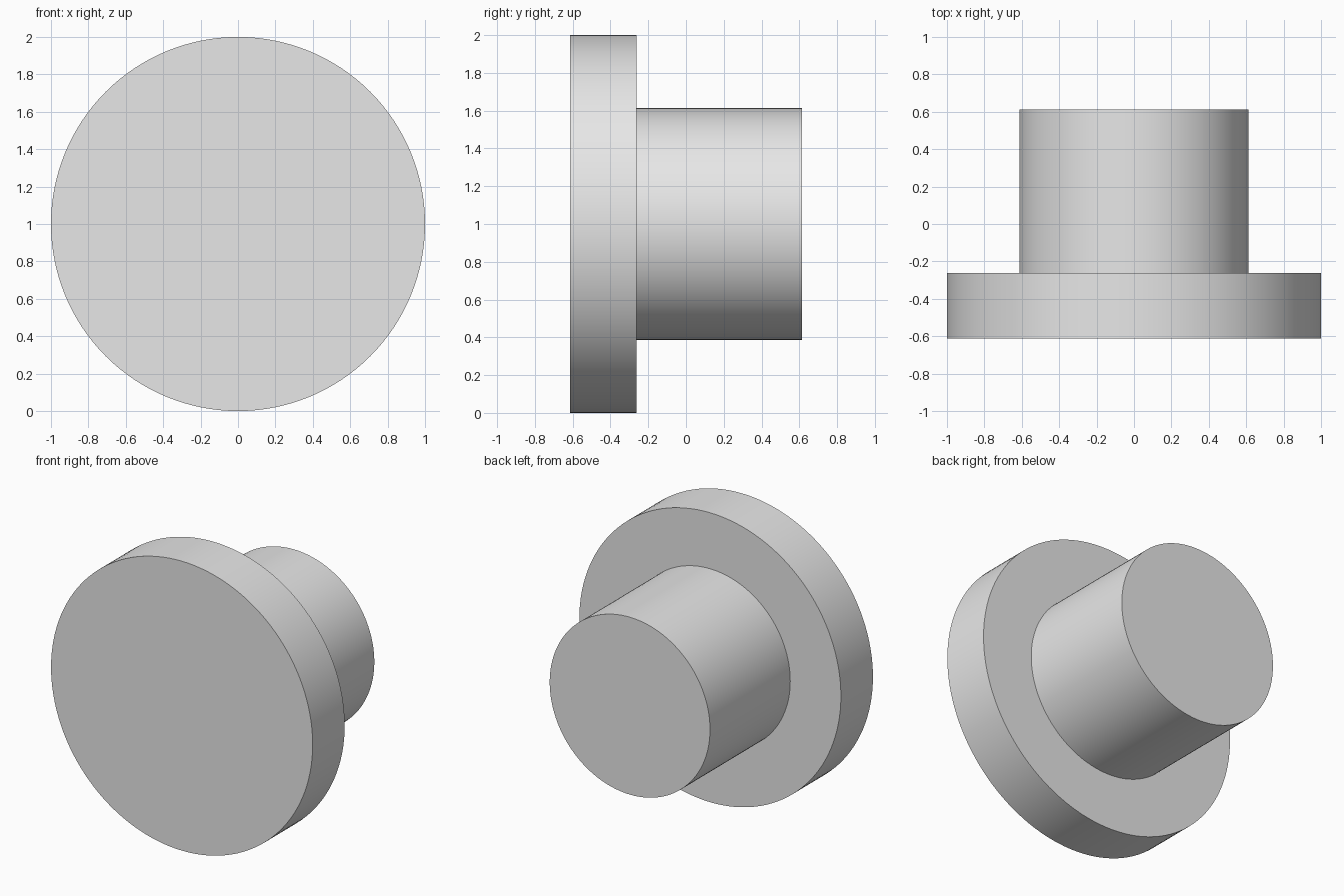
import bpy, bmesh, math
from mathutils import Matrix, Vector

default_cube = bpy.data.objects.get("Cube")
if default_cube:
    bpy.data.objects.remove(default_cube, do_unlink=True)

SEGMENTS = 128
FLANGE_RADIUS, SHAFT_RADIUS = 1.0, 0.613
FRONT, SHOULDER, BACK = -0.613, -0.263, 0.613

# Plain grey material
grey = bpy.data.materials.new("plain_grey")
grey.use_nodes = True
colour = (0.8, 0.8, 0.8, 1)
grey.diffuse_color = colour
grey.node_tree.nodes["Principled BSDF"].inputs["Base Color"].default_value = colour

# Wide front disc, stepped at the shoulder and extruded back into the shaft
bm = bmesh.new()
facing_front = Matrix.Translation((0, FRONT, 1)) @ Matrix.Rotation(math.pi / 2, 4, "X")
bmesh.ops.create_circle(bm, cap_ends=True, segments=SEGMENTS,
                        radius=FLANGE_RADIUS, matrix=facing_front)


def extrude_rim(edges, y, radius_scale):
    """Extrude a ring of edges to depth y, scaling it about the axis."""
    geom = bmesh.ops.extrude_edge_only(bm, edges=edges)["geom"]
    for v in (g for g in geom if isinstance(g, bmesh.types.BMVert)):
        v.co = Vector((v.co.x * radius_scale, y, 1 + (v.co.z - 1) * radius_scale))
    return [g for g in geom if isinstance(g, bmesh.types.BMEdge)
            and len(g.link_faces) == 1]


rim = extrude_rim(bm.edges[:], SHOULDER, 1)
rim = extrude_rim(rim, SHOULDER, SHAFT_RADIUS / FLANGE_RADIUS)
rim = extrude_rim(rim, BACK, 1)
bmesh.ops.contextual_create(bm, geom=rim)
bmesh.ops.recalc_face_normals(bm, faces=bm.faces[:])

mesh = bpy.data.meshes.new("flanged_shaft")
bm.to_mesh(mesh)
bm.free()
mesh.materials.append(grey)
flanged_shaft = bpy.data.objects.new("flanged_shaft", mesh)
bpy.context.collection.objects.link(flanged_shaft)

# Smooth round walls with sharp rims
bpy.ops.object.select_all(action="DESELECT")
flanged_shaft.select_set(True)
bpy.context.view_layer.objects.active = flanged_shaft
bpy.ops.object.shade_smooth_by_angle(angle=math.radians(30))
